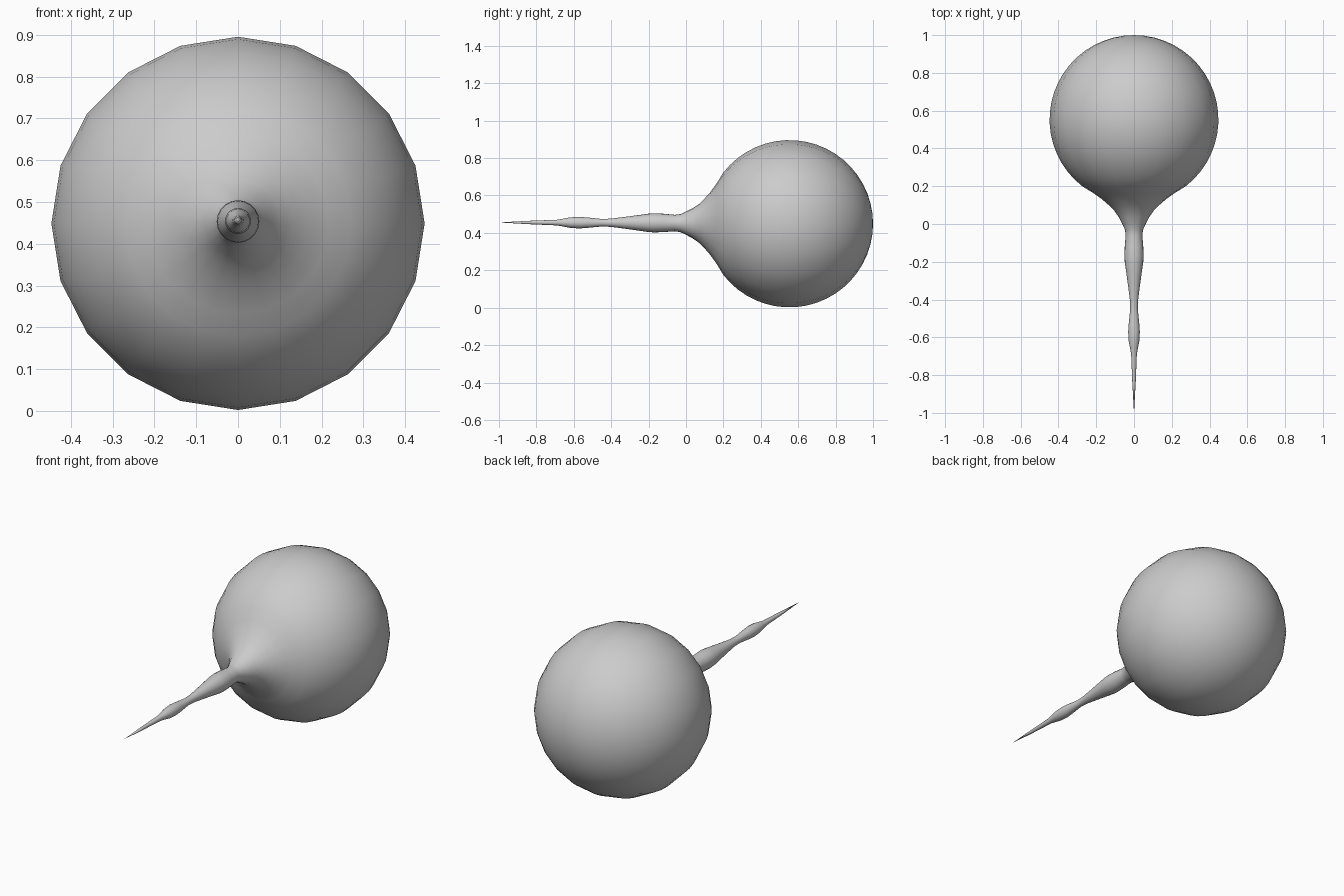
import bpy, bmesh
from math import sin, cos, pi, radians

if "Cube" in bpy.data.objects:
    bpy.data.objects.remove(bpy.data.objects["Cube"])

SIDES = 20
R, CY, CZ = 0.447, 0.553, 0.449   # bulb radius and centre

# Tail and neck profile: (y, radius), running from the tip to the bulb
profile = [(-0.84, 0.009), (-0.69, 0.015), (-0.655, 0.021), (-0.62, 0.028),
           (-0.57, 0.031), (-0.53, 0.028), (-0.45, 0.020), (-0.40, 0.022),
           (-0.33, 0.031), (-0.25, 0.042), (-0.20, 0.049), (-0.17, 0.051),
           (-0.12, 0.049), (-0.06, 0.044), (-0.03, 0.048), (0.0, 0.062),
           (0.035, 0.080), (0.07, 0.104), (0.10, 0.134), (0.13, 0.168),
           (0.165, 0.217)]

# Bulb profile: arc from the neck round to the back pole
STEPS = 20
start = radians(37.5)
for i in range(STEPS):
    a = start + (pi - start) * i / STEPS
    profile.append((CY - R * cos(a), R * sin(a)))


def axis_z(y):
    """Centre line rises slightly toward the tail tip."""
    return CZ + 0.004 * min(1, max(0, (0.2 - y) / 0.3)) + 0.003 * max(0, -y)


# Revolve the profile about the long axis
bm = bmesh.new()
rings = [[bm.verts.new((r * cos(2 * pi * k / SIDES), y,
                        axis_z(y) + r * sin(2 * pi * k / SIDES)))
          for k in range(SIDES)] for y, r in profile]
tip = bm.verts.new((0, -1, axis_z(-1)))
pole = bm.verts.new((0, CY + R, CZ))
for k in range(SIDES):
    n = (k + 1) % SIDES
    for a, b in zip(rings, rings[1:]):
        bm.faces.new((a[k], a[n], b[n], b[k]))
    bm.faces.new((tip, rings[0][n], rings[0][k]))
    bm.faces.new((pole, rings[-1][k], rings[-1][n]))
bmesh.ops.recalc_face_normals(bm, faces=bm.faces)
for f in bm.faces:
    f.smooth = True

mesh = bpy.data.meshes.new("bulb_with_tail")
bm.to_mesh(mesh)
bm.free()
bpy.context.collection.objects.link(bpy.data.objects.new("bulb_with_tail", mesh))
